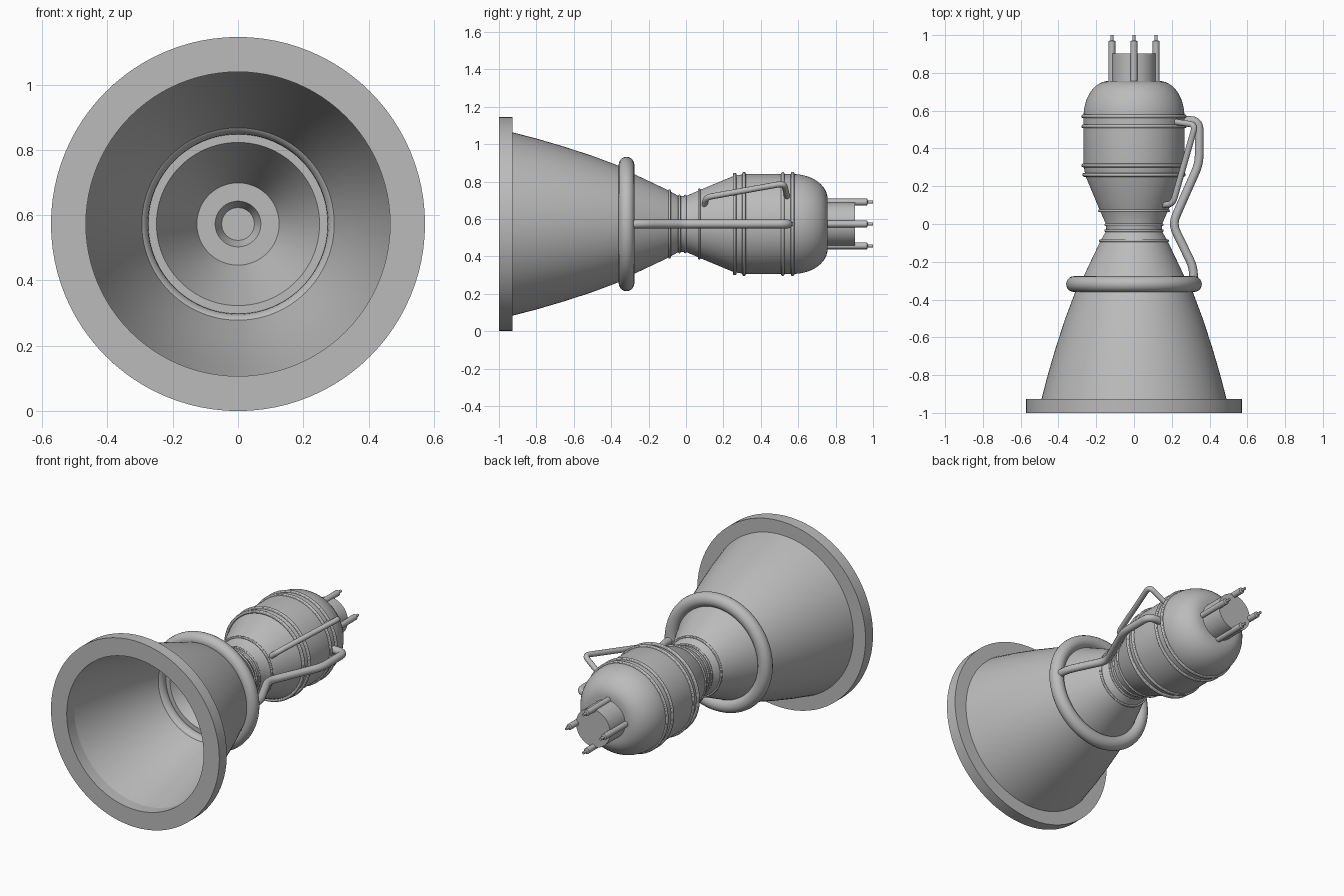
import bpy, bmesh, math
from mathutils import Vector, Matrix

if "Cube" in bpy.data.objects:
    bpy.data.objects.remove(bpy.data.objects["Cube"])

AXIS_Z = 0.573  # height of the engine's long axis

metal = bpy.data.materials.new("grey_metal")
metal.use_nodes = True
GREY = (0.5, 0.5, 0.5, 1)
metal.diffuse_color = GREY
metal.node_tree.nodes["Principled BSDF"].inputs["Base Color"].default_value = GREY


def finish(obj, angle=30):
    obj.data.materials.append(metal)
    bpy.ops.object.select_all(action='DESELECT')
    obj.select_set(True)
    bpy.context.view_layer.objects.active = obj
    bpy.ops.object.shade_smooth_by_angle(angle=math.radians(angle))
    return obj


def lathe(name, profile, closed=False, steps=96, centre=(0, 0, AXIS_Z)):
    """Spin (radius, y) points about an axis parallel to y."""
    bm = bmesh.new()
    verts = [bm.verts.new((r, y, 0)) for r, y in profile]
    edges = [bm.edges.new(p) for p in zip(verts, verts[1:])]
    if closed:
        edges.append(bm.edges.new((verts[-1], verts[0])))
    bmesh.ops.spin(bm, geom=verts + edges, cent=(0, 0, 0), axis=(0, 1, 0),
                   angle=math.tau, steps=steps, use_merge=True)
    bmesh.ops.remove_doubles(bm, verts=bm.verts, dist=0.0002)
    bmesh.ops.recalc_face_normals(bm, faces=bm.faces)
    bmesh.ops.translate(bm, verts=bm.verts, vec=centre)
    mesh = bpy.data.meshes.new(name)
    bm.to_mesh(mesh)
    bm.free()
    obj = bpy.data.objects.new(name, mesh)
    bpy.context.collection.objects.link(obj)
    return finish(obj)


def torus(name, y, major, minor, sides=12):
    ring = [(major + minor * math.cos(a), y + minor * math.sin(a))
            for a in (math.tau * i / sides for i in range(sides))]
    return finish_ring(lathe(name, ring, closed=True))


def finish_ring(obj):
    for poly in obj.data.polygons:
        poly.use_smooth = True
    return obj


def pipe(name, corners, radius, bend=0.05):
    """Round tube through corner points, each corner softened."""
    pts = [Vector(c) for c in corners]
    path = [pts[0]]
    for a, b, c in zip(pts, pts[1:], pts[2:]):
        start = b + (a - b).normalized() * min(bend, (a - b).length * 0.45)
        end = b + (c - b).normalized() * min(bend, (c - b).length * 0.45)
        for i in range(6):
            t = i / 5
            path.append(start.lerp(b, t).lerp(b.lerp(end, t), t))
    path.append(pts[-1])
    curve = bpy.data.curves.new(name, 'CURVE')
    curve.dimensions = '3D'
    curve.bevel_depth = radius
    curve.bevel_resolution = 4
    curve.use_fill_caps = True
    spline = curve.splines.new('POLY')
    spline.points.add(len(path) - 1)
    for point, co in zip(spline.points, path):
        point.co = (*co, 1)
    obj = bpy.data.objects.new(name, curve)
    bpy.context.collection.objects.link(obj)
    bpy.ops.object.select_all(action='DESELECT')
    obj.select_set(True)
    bpy.context.view_layer.objects.active = obj
    bpy.ops.object.convert(target='MESH')
    return finish(bpy.context.object, 50)


# Exit flange
lathe("exit_flange", [(0.466, -1), (0.573, -1), (0.573, -0.927), (0.466, -0.927)], closed=True)

# Curved bell shell, outer wall then inner wall
outer = [(0.49, -0.927), (0.457, -0.8), (0.413, -0.65), (0.364, -0.5), (0.315, -0.37), (0.29, -0.305)]
inner = [(r - 0.024 + 0.012 * i / 5, y) for i, (r, y) in enumerate(outer)]
lathe("nozzle_bell", outer + inner[::-1], closed=True)

# Upper nozzle cone with its visible rim, throat and combustion chamber
dome = [(0.267 - 0.133 * (1 - math.cos(a)), 0.57 + 0.187 * math.sin(a))
        for a in (math.pi / 2 * i / 12 for i in range(13))]
lathe("thrust_chamber", [
    (0.126, -0.045), (0.25, -0.305), (0.28, -0.305), (0.178, -0.09), (0.149, -0.04),
    (0.149, 0), (0.18, 0.07), (0.253, 0.245), (0.262, 0.28), (0.267, 0.32)]
    + dome + [(0, 0.757)])

# Stepped injector face closing the throat
steps = []
for i in range(7):
    r, y = 0.126 - 0.008 * i, -0.045 + 0.004 * i
    steps += [(r, y), (r - 0.008, y)]
lathe("injector_face", steps + [(0.05, 0.03), (0.015, 0.03), (0.015, 0.026), (0, 0.026)])

# Manifold ring and stiffening bands
torus("manifold_ring", -0.318, 0.317, 0.042, 20)
for i, (y, r) in enumerate([(0.26, 0.264), (0.31, 0.268), (0.517, 0.268), (0.57, 0.268)]):
    torus(f"chamber_band_{i + 1}", y, r, 0.01)
for i, (y, r) in enumerate([(-0.088, 0.178), (-0.035, 0.15), (-0.004, 0.15), (0.07, 0.183)]):
    torus(f"throat_band_{i + 1}", y, r, 0.007)

# Rear cap and its four connector pins
lathe("rear_cap", [(0, 0.75), (0.116, 0.75), (0.116, 0.903), (0, 0.903)])
for i in range(4):
    a = math.pi / 2 * i
    lathe(f"connector_pin_{i + 1}",
          [(0, 0.74), (0.018, 0.74), (0.018, 0.968), (0.008, 0.972), (0.008, 1), (0, 1)],
          steps=16, centre=(0.117 * math.cos(a), 0, AXIS_Z + 0.117 * math.sin(a)))

# Feed pipes on the left side
pipe("main_feed_pipe", [(0.315, -0.32, AXIS_Z), (0.315, -0.23, AXIS_Z), (0.203, 0, AXIS_Z),
                        (0.345, 0.32, AXIS_Z), (0.345, 0.548, AXIS_Z), (0.24, 0.548, AXIS_Z)], 0.023)
pipe("small_feed_pipe", [(0.15, 0.1, 0.67), (0.205, 0.105, 0.715), (0.325, 0.525, 0.79),
                         (0.2, 0.543, 0.705)], 0.016, 0.035)
